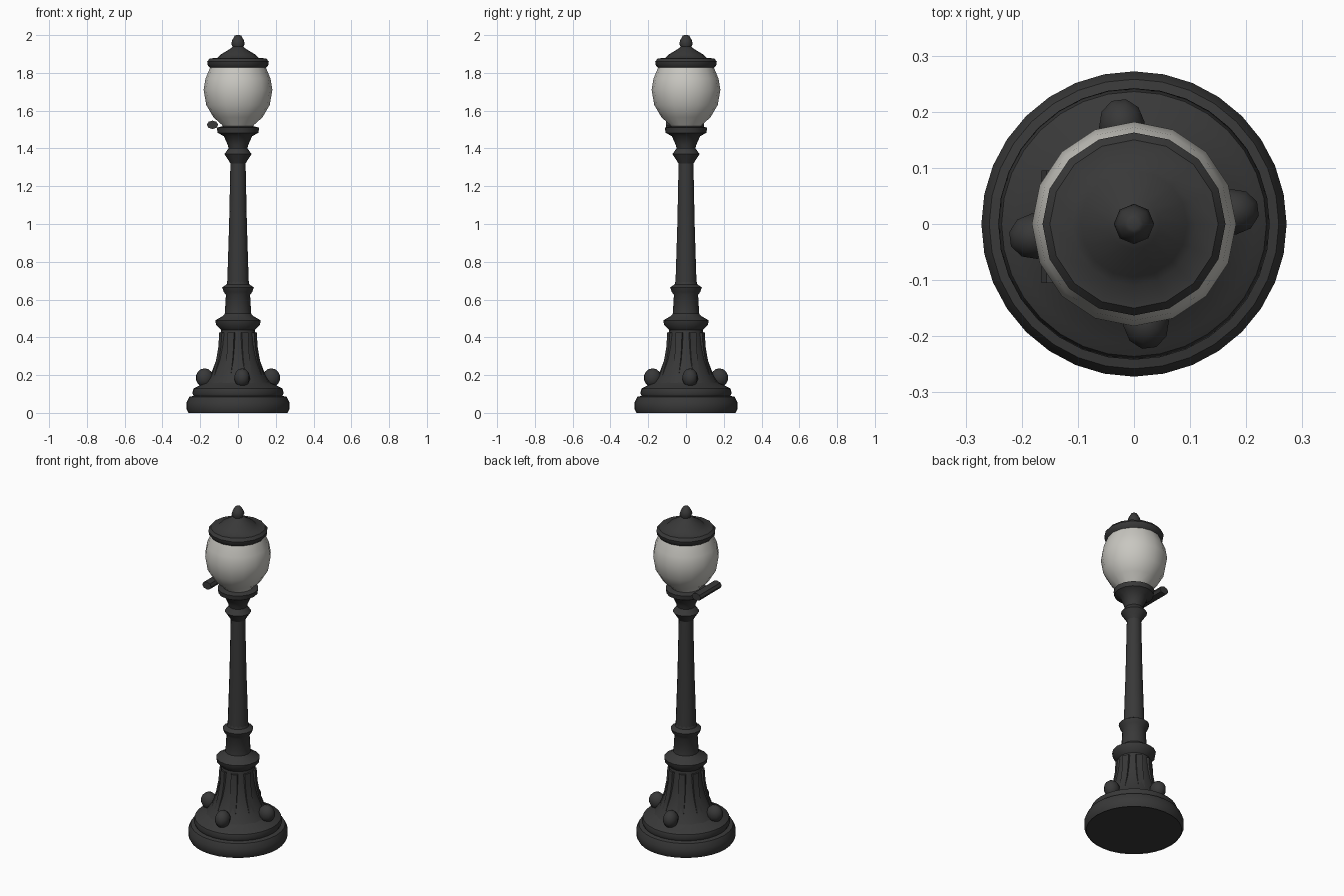
import bpy, bmesh, math
from mathutils import Matrix

if "Cube" in bpy.data.objects:
    bpy.data.objects.remove(bpy.data.objects["Cube"])


def material(name, rgb):
    m = bpy.data.materials.new(name)
    m.diffuse_color = (*rgb, 1)
    m.use_nodes = True
    m.node_tree.nodes["Principled BSDF"].inputs["Base Color"].default_value = m.diffuse_color
    return m


IRON = material("dark iron", (0.04, 0.04, 0.04))
GLASS = material("frosted glass", (0.58, 0.57, 0.53))


def finish(name, bm, mat, angle=40):
    bmesh.ops.recalc_face_normals(bm, faces=bm.faces)
    me = bpy.data.meshes.new(name)
    bm.to_mesh(me)
    bm.free()
    ob = bpy.data.objects.new(name, me)
    bpy.context.collection.objects.link(ob)
    me.materials.append(mat)
    bpy.ops.object.select_all(action='DESELECT')
    ob.select_set(True)
    bpy.context.view_layer.objects.active = ob
    bpy.ops.object.shade_smooth_by_angle(angle=math.radians(angle))
    return ob


def lathe(name, profile, sides, mat, angle=40):
    """Closed turned part from (radius, height) points."""
    bm = bmesh.new()
    rings = []
    for r, z in profile:
        rings.append([bm.verts.new((r * math.cos(2 * math.pi * i / sides),
                                    r * math.sin(2 * math.pi * i / sides), z))
                      for i in range(sides)])
    for a, b in zip(rings, rings[1:]):
        for i in range(sides):
            j = (i + 1) % sides
            bm.faces.new((a[i], a[j], b[j], b[i]))
    bm.faces.new(rings[0])
    bm.faces.new(rings[-1])
    return finish(name, bm, mat, angle)


# Stepped round foot
lathe("base_plinth", [(.262, .005), (.262, 0), (.272, .02), (.272, .055), (.258, .085),
                      (.235, .09), (.242, .105), (.236, .128), (.215, .14), (.17, .16),
                      (.14, .19)], 32, IRON)
# Bell-shaped lower pedestal and collars
lathe("pedestal", [(.18, .15), (.145, .2), (.115, .28), (.1, .35), (.09, .44), (.116, .465),
                   (.12, .49), (.085, .51), (.07, .525), (.064, .625), (.075, .64),
                   (.084, .665), (.06, .68), (.055, .7)], 16, IRON)
# Tapered shaft, neck ring and flared globe holder
lathe("shaft", [(.058, .67), (.055, .75), (.047, 1.0), (.04, 1.33)], 14, IRON)
lathe("globe_holder", [(.04, 1.32), (.052, 1.34), (.072, 1.37), (.05, 1.4), (.055, 1.42),
                       (.075, 1.465), (.108, 1.483), (.112, 1.51), (.08, 1.518)], 16, IRON)
# Glass globe
lathe("globe", [(.075, 1.505), (.085, 1.525), (.13, 1.565), (.168, 1.63), (.182, 1.71),
                (.172, 1.77), (.145, 1.835)], 16, GLASS, 60)
# Lid and finial
lathe("lid", [(.145, 1.825), (.16, 1.84), (.163, 1.86), (.15, 1.876), (.11, 1.88),
              (.095, 1.895), (.045, 1.925), (.026, 1.94)], 16, IRON)
lathe("finial", [(.024, 1.93), (.036, 1.955), (.03, 1.975), (.017, 1.997), (.01, 2.0)],
      8, IRON, 50)

# Four scroll feet around the pedestal
bm = bmesh.new()
for k in range(4):
    turn = Matrix.Rotation(math.radians(7 + 90 * k), 4, 'Z')
    bmesh.ops.create_uvsphere(bm, u_segments=10, v_segments=7, radius=1,
                              matrix=turn @ Matrix.Translation((.178, 0, .186))
                              @ Matrix.Diagonal((.048, .042, .05, 1)))
finish("scroll_feet", bm, IRON, 50)

# Slim ribs following the pedestal slope
bm = bmesh.new()
for k in range(8):
    turn = Matrix.Rotation(math.radians(22.5 + 45 * k), 4, 'Z')
    pts = [(.142, .2), (.118, .28), (.105, .35), (.1, .425)]
    quads = []
    for r, z in pts:
        quads.append([bm.verts.new(turn @ Matrix.Translation((0, 0, z)) @
                                   Matrix.Translation((x, y, 0)).to_translation())
                      for x, y in ((r - .025, -.022), (r, -.018), (r, .018), (r - .025, .022))])
    for a, b in zip(quads, quads[1:]):
        for i in range(4):
            j = (i + 1) % 4
            bm.faces.new((a[i], a[j], b[j], b[i]))
    bm.faces.new(quads[0])
    bm.faces.new(quads[-1])
finish("pedestal_ribs", bm, IRON)

# Short crossbar beside the globe holder
bm = bmesh.new()
bmesh.ops.create_cone(bm, cap_ends=True, segments=8, radius1=.03, radius2=.03, depth=.2,
                      matrix=Matrix.Translation((-.135, -.005, 1.525))
                      @ Matrix.Diagonal((1, 1, .75, 1))
                      @ Matrix.Rotation(math.pi / 2, 4, 'X'))
finish("side_bar", bm, IRON)
